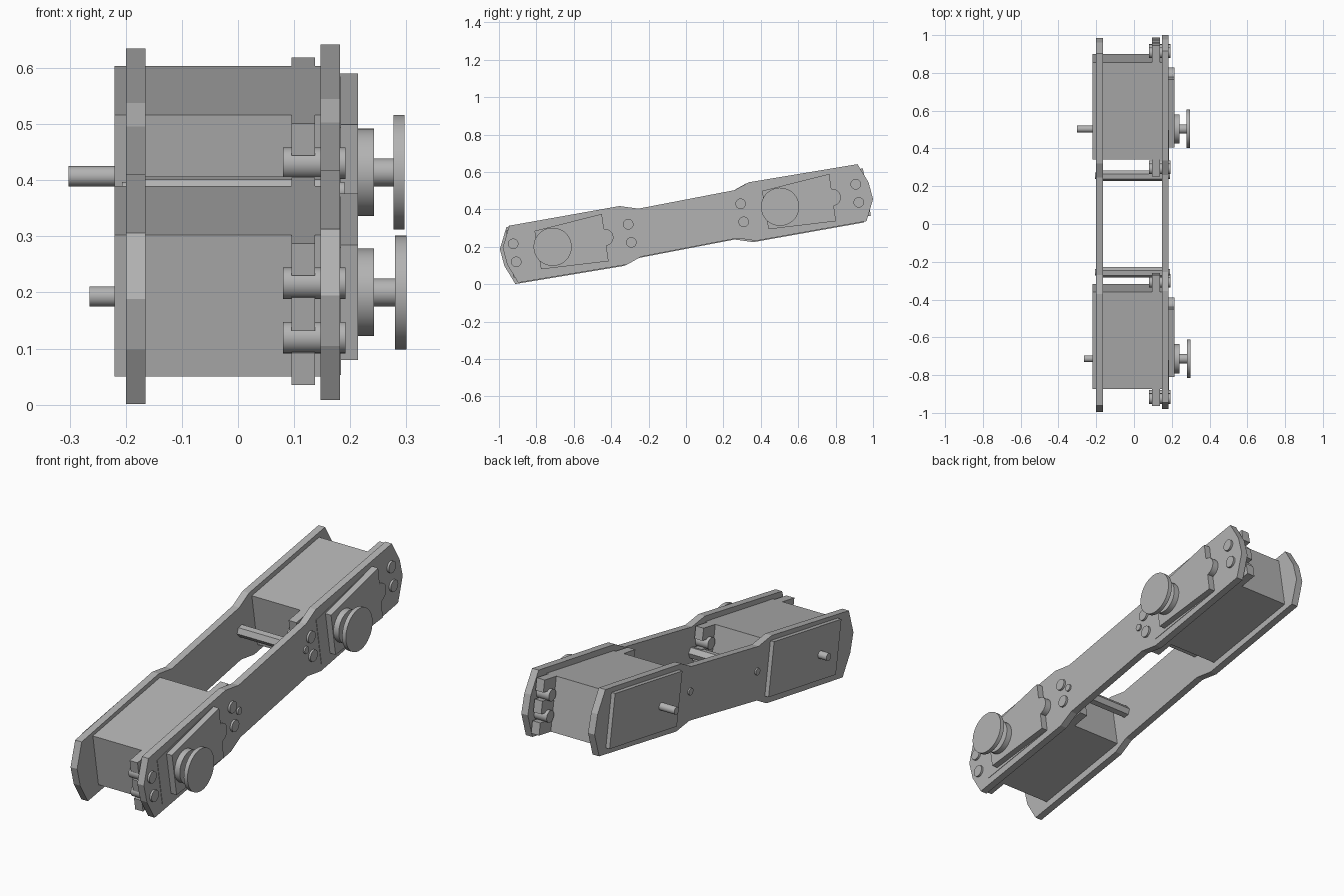
import bpy
import bmesh
from math import sin, cos, pi, radians

cube = bpy.data.objects.get("Cube")
if cube:
    bpy.data.objects.remove(cube, do_unlink=True)

TILT = radians(9.6)

grey = bpy.data.materials.new("plain_grey")
grey.use_nodes = True
COLOUR = (0.45, 0.45, 0.45, 1)
grey.diffuse_color = COLOUR
grey.node_tree.nodes["Principled BSDF"].inputs["Base Color"].default_value = COLOUR


def prism(name, points, x0, x1, smooth=False):
    """Extrude a (y, z) profile along x."""
    bm = bmesh.new()
    face = bm.faces.new([bm.verts.new((x0, y, z)) for y, z in points])
    ext = bmesh.ops.extrude_face_region(bm, geom=[face])
    verts = [g for g in ext["geom"] if isinstance(g, bmesh.types.BMVert)]
    bmesh.ops.translate(bm, verts=verts, vec=(x1 - x0, 0, 0))
    bmesh.ops.recalc_face_normals(bm, faces=bm.faces)
    mesh = bpy.data.meshes.new(name)
    bm.to_mesh(mesh)
    bm.free()
    mesh.materials.append(grey)
    obj = bpy.data.objects.new(name, mesh)
    bpy.context.collection.objects.link(obj)
    if smooth:
        bpy.ops.object.select_all(action="DESELECT")
        obj.select_set(True)
        bpy.context.view_layer.objects.active = obj
        bpy.ops.object.shade_smooth_by_angle(angle=radians(35))
    return obj


def rod(name, centre, radius, x0, x1, sides=32):
    """Cylinder lying along x."""
    y, z = centre
    ring = [(y + radius * cos(2 * pi * i / sides + TILT),
             z + radius * sin(2 * pi * i / sides + TILT)) for i in range(sides)]
    return prism(name, ring, x0, x1, smooth=sides > 8)


def shift(points, offset):
    return [(y + offset[0], z + offset[1]) for y, z in points]


def tilted(points):
    """Turn points along the arm into upright (y, z) points."""
    return [(u * cos(TILT) - v * sin(TILT), u * sin(TILT) + v * cos(TILT))
            for u, v in points]


# Side plates: one half outline, repeated by a half turn
half = [(.25, .178), (.325, .22), (.907, .317), (.966, .22),
        (.99, .13), (.955, .012), (.365, -.093), (.265, -.079)]
outline = half + [(-y, -z) for y, z in half]
prism("left_side_plate", shift(outline, (-.005, .318)), -.2, -.165)
prism("right_side_plate", shift(outline, (.01, .325)), .147, .182)

# Shapes shared by both motors, relative to the motor centre
L, H, TAB = .261, .128, .352
body = tilted([(-L, -H), (L, -H), (L, H), (-L, H)])
lid = [(-.284, .06), (-.244, -.167), (.182, -.097), (.146, .156)]
cover = [(-.214, .065), (-.179, -.14), (.182, -.097), (.146, .156)]

# Toothed mounting tab with two slots open to the outside
tab = [(L - .01, -H), (TAB, -H)]
for v in (-.05, .05):
    tab += [(TAB, v - .02), (TAB - .06, v - .02),
            (TAB - .06, v + .02), (TAB, v + .02)]
tab += [(TAB, H), (L - .01, H)]

motors = [("front", (-.596, .22), -.265, .3), ("rear", (.62, .434), -.302, .297)]
for end, centre, pin_end, horn_end in motors:
    prism(end + "_motor_body", shift(body, centre), -.22, .181)
    prism(end + "_motor_lid", shift(lid, centre), .17, .184)
    prism(end + "_gear_cover", shift(cover, centre), .17, .214)
    rod(end + "_cover_bump", (centre[0] + .163, centre[1] + .03), .045, .17, .214)

    # Mounting tabs and their screws
    for side, sign in (("outer", -1), ("inner", 1)):
        shape = tilted([(u * sign, v) for u, v in tab])
        prism(f"{end}_{side}_tab", shift(shape, centre), .095, .137)
        for level, v in (("lower", -.047), ("upper", .051)):
            spot = tilted([(sign * .312 - .012, v)])
            rod(f"{end}_{side}_{level}_screw", shift(spot, centre)[0],
                .028, .08, .192)

    # Output shaft stack and the pivot pin opposite
    axis = (centre[0] - .117, centre[1] - .02)
    rod(end + "_output_hub", axis, .078, .2, .242)
    rod(end + "_output_shaft", axis, .025, .24, horn_end - .018)
    rod(end + "_output_disc", axis, .102, horn_end - .02, horn_end, 48)
    rod(end + "_pivot_pin", (axis[0], axis[1] - .007), .018, pin_end, -.21)

# Spacers joining the plates
for end, centre in (("front", (-.256, .281)), ("rear", (.256, .38))):
    rod(end + "_spacer", centre, .028, -.18, .16, 6)
    rod(end + "_spacer_bolt", centre, .017, -.207, .19)
